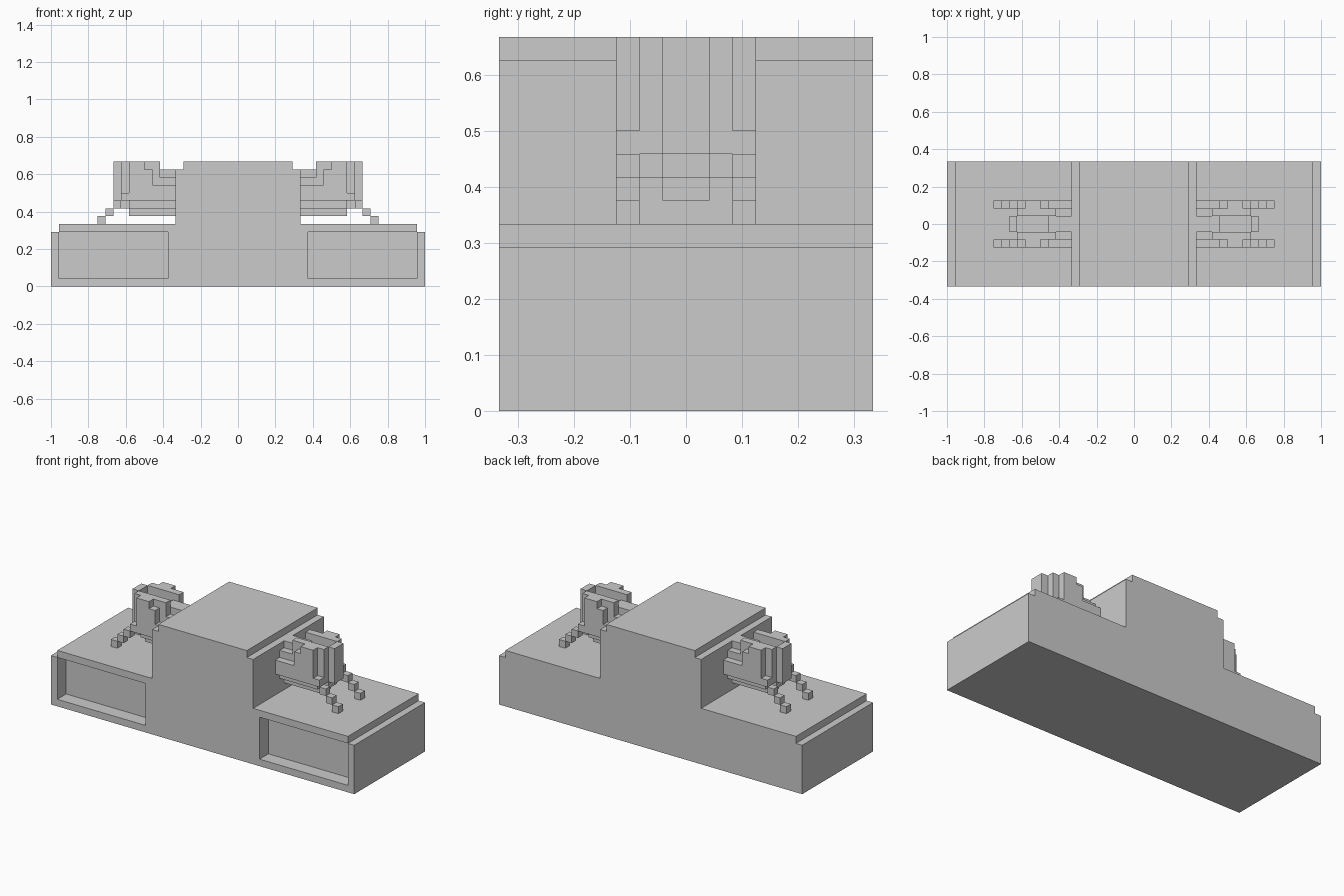
import bpy, bmesh

if "Cube" in bpy.data.objects:
    bpy.data.objects.remove(bpy.data.objects["Cube"])

U = 1 / 24  # one block of the blocky grid


def finish(name, bm):
    bmesh.ops.recalc_face_normals(bm, faces=bm.faces[:])
    me = bpy.data.meshes.new(name)
    bm.to_mesh(me)
    bm.free()
    ob = bpy.data.objects.new(name, me)
    bpy.context.collection.objects.link(ob)
    return ob


def prism(bm, pts, y0, y1):
    """Extrude an x-z outline from y0 to y1."""
    f = bm.faces.new([bm.verts.new((x * U, y0 * U, z * U)) for x, z in pts])
    ext = bmesh.ops.extrude_face_region(bm, geom=[f])
    vs = [v for v in ext["geom"] if isinstance(v, bmesh.types.BMVert)]
    bmesh.ops.translate(bm, verts=vs, vec=(0, (y1 - y0) * U, 0))


def rect(x0, x1, z0, z1):
    return [(x0, z0), (x1, z0), (x1, z1), (x0, z1)]


# Stepped pedestal
half = [(24, 0), (24, 7), (23, 7), (23, 8), (8, 8), (8, 15), (7, 15), (7, 16)]
bm = bmesh.new()
prism(bm, half + [(-x, z) for x, z in reversed(half)], -8, 8)
pedestal = finish("pedestal", bm)

# Recessed front panels
for s in (-1, 1):
    bm = bmesh.new()
    prism(bm, rect(*sorted((9 * s, 23 * s)), 1, 7), -9, -6)
    cutter = finish("panel_cutter", bm)
    cutter.hide_render = True
    mod = pedestal.modifiers.new("panel", "BOOLEAN")
    mod.operation = "DIFFERENCE"
    mod.solver = "EXACT"
    mod.object = cutter
    bpy.context.view_layer.objects.active = pedestal
    bpy.ops.object.modifier_apply(modifier=mod.name)
    bpy.data.objects.remove(cutter)

# Layer outlines of the hollow side ornament, from its middle outwards
core = [(8, 9), (14, 9), (14, 10), (15, 10), (15, 11), (16, 11), (16, 16),
        (15, 16), (15, 13), (11, 13), (11, 15), (8, 15)]
inner = [(8, 10), (14, 10), (14, 11), (15, 11), (15, 16), (10, 16), (10, 14), (8, 14)]
outer = [(8, 11), (15, 11), (15, 12), (14, 12), (14, 16), (12, 16),
         (12, 15), (11, 15), (11, 13), (8, 13)]

for s, side in ((-1, "left"), (1, "right")):
    bm = bmesh.new()
    for pts, y0, y1 in ((core, -1, 1), (inner, 1, 2), (inner, -2, -1),
                        (outer, 2, 3), (outer, -3, -2)):
        prism(bm, [(x * s, z) for x, z in pts], y0, y1)
    finish(side + "_ornament", bm)

    # Staircase of small blocks running down to the base
    bm = bmesh.new()
    for y in (-3, 2):
        for i in range(3):
            prism(bm, rect(*sorted(((15 + i) * s, (16 + i) * s)), 10 - i, 11 - i), y, y + 1)
    finish(side + "_feet", bm)
